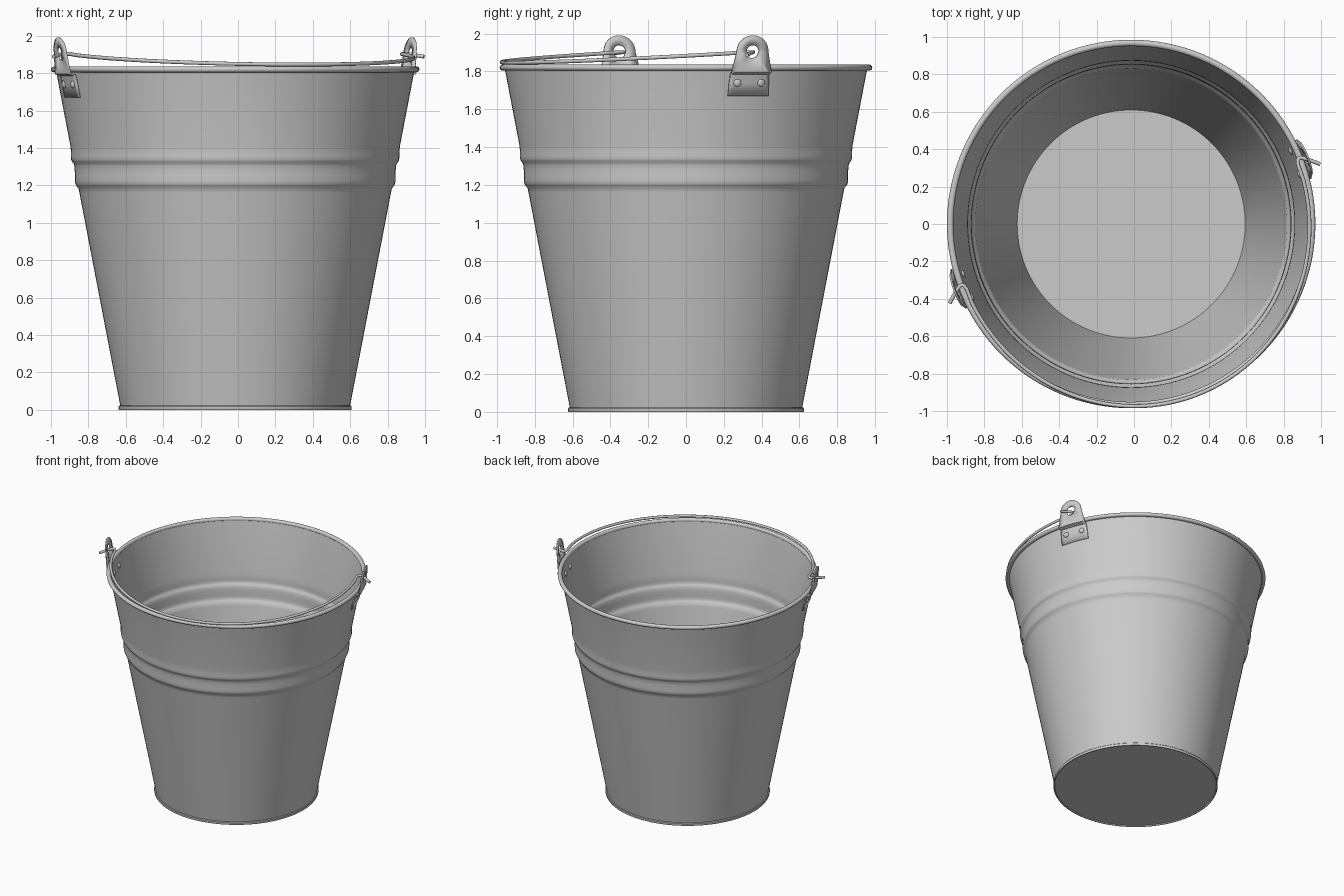
import bpy, bmesh
from math import sin, cos, pi, radians, atan2, degrees
from mathutils import Matrix, Vector

if "Cube" in bpy.data.objects:
    bpy.data.objects.remove(bpy.data.objects["Cube"])

CX = -0.015                # bucket axis in x
TURN = radians(20.6)       # handle axis is turned relative to x
SEG = 128


def wall(z):               # outer radius of the plain cone
    return 0.614 + 0.192 * (z - 0.02)


def finish(name, bm, angle=35):
    bmesh.ops.recalc_face_normals(bm, faces=bm.faces)
    me = bpy.data.meshes.new(name)
    bm.to_mesh(me)
    bm.free()
    ob = bpy.data.objects.new(name, me)
    bpy.context.collection.objects.link(ob)
    bpy.ops.object.select_all(action='DESELECT')
    ob.select_set(True)
    bpy.context.view_layer.objects.active = ob
    bpy.ops.object.shade_smooth_by_angle(angle=radians(angle))
    return ob


def lathe(name, pts, closed=False, angle=35):
    bm = bmesh.new()
    rings = []
    for r, z in pts:
        if r == 0:
            rings.append([bm.verts.new((CX, 0, z))] * SEG)
        else:
            rings.append([bm.verts.new((CX + r * cos(2 * pi * i / SEG), r * sin(2 * pi * i / SEG), z))
                          for i in range(SEG)])
    pairs = list(zip(rings, rings[1:]))
    if closed:
        pairs.append((rings[-1], rings[0]))
    for a, b in pairs:
        for i in range(SEG):
            j = (i + 1) % SEG
            bm.faces.new(list(dict.fromkeys((a[i], a[j], b[j], b[i]))))
    return finish(name, bm, angle)


# Tapered sheet wall with two pressed ribs, outer then inner surface
outer = [(wall(0.02), 0.02), (wall(1.16), 1.16), (0.838, 1.185), (0.849, 1.197), (0.855, 1.208),
         (0.857, 1.225), (0.857, 1.25), (0.858, 1.28), (0.860, 1.305), (0.865, 1.318),
         (0.873, 1.328), (0.877, 1.338), (0.8775, 1.355), (0.878, 1.38),
         (wall(1.41), 1.41), (wall(1.82), 1.82)]
lathe("bucket_wall", outer + [(r - 0.005, z) for r, z in reversed(outer)], True)

# Floor with a folded foot ring
lathe("bucket_floor", [(0, 0.008), (0.612, 0.008), (0.614, 0), (0.621, 0), (0.623, 0.004),
                       (0.623, 0.018), (0.620, 0.022), (0.610, 0.022), (0, 0.022)])

# Rolled rim
lathe("rolled_rim", [(0.968 + 0.017 * cos(2 * pi * k / 14), 1.82 + 0.016 * sin(2 * pi * k / 14))
                     for k in range(14)], True, 60)


def place(a, r, z):        # polar position around the bucket axis
    return Vector((CX + r * cos(a), r * sin(a), z))


def make_ear(name, base):
    HZ, HR, TOP, W, LOW = 1.905, 0.034, 0.086, 0.11, 1.797
    bm = bmesh.new()

    def vert(u, z, r):
        # u is measured along the wall
        return bm.verts.new(place(base + u / 0.97, r, z))

    def upper(u, z):
        return vert(u, z, 0.991 + (z - LOW) * 0.1)

    # round head with hole, then straight lower edge
    outline = [(TOP * cos(pi * k / 20), HZ + TOP * sin(pi * k / 20)) for k in range(21)]
    n_top = len(outline)
    edge = [(-W + 2 * W * k / 10, LOW) for k in range(11)]
    outline += edge
    out = [upper(u, z) for u, z in outline]
    hole = []
    for u, z in outline:
        a = atan2(z - HZ, u)
        hole.append(upper(HR * cos(a), HZ + HR * sin(a)))
    n = len(out)
    for i in range(n):
        j = (i + 1) % n
        bm.faces.new((out[i], out[j], hole[j], hole[i]))
    # step under the rim and riveted plate against the wall
    prev = out[n_top:]
    for z, r, w in ((1.788, wall(1.788) + 0.008, W), (1.74, wall(1.74) + 0.006, W + 0.004),
                    (1.67, wall(1.67) + 0.006, W + 0.008)):
        row = [vert(u * w / W, z, r) for u, _ in edge]
        for i in range(10):
            bm.faces.new((prev[i], prev[i + 1], row[i + 1], row[i]))
        prev = row
    ob = finish(name, bm)
    m = ob.modifiers.new("thickness", 'SOLIDIFY')
    m.thickness = 0.009
    m.offset = 0


def make_rivets(name, base):
    bm = bmesh.new()
    for s in (-1, 1):
        a = base + s * 0.067 / 0.95
        for r in (wall(1.74) + 0.01, wall(1.74) - 0.005):
            mat = (Matrix.Translation(place(a, r, 1.74)) @ Matrix.Rotation(a, 4, 'Z')
                   @ Matrix.Diagonal((0.012, 0.021, 0.021, 1)))
            bmesh.ops.create_uvsphere(bm, u_segments=20, v_segments=10, radius=1, matrix=mat)
    finish(name, bm, 60)


# Handle ears and rivets on both sides
for side, base in (("right", TURN), ("left", TURN + pi)):
    make_ear("handle_ear_" + side, base)
    make_rivets("ear_rivets_" + side, base)

# Wire handle folded down over the front of the rim, ends hooked through the ears
hook = [(1.058, -0.055, 1.888), (1.0, -0.005, 1.9), (0.972, 0.014, 1.902), (0.955, 0.01, 1.902),
        (0.946, -0.015, 1.902)]
bow = []
for k in range(2, 59):
    t = pi * k / 60
    bow.append((0.95 * cos(t), -0.978 * sin(t), 1.902 - 0.056 * sin(t)))
path = hook + bow + [(-x, y, z) for x, y, z in reversed(hook)]
cu = bpy.data.curves.new("wire_handle", 'CURVE')
cu.dimensions = '3D'
cu.bevel_depth = 0.0105
cu.bevel_resolution = 3
cu.use_fill_caps = True
sp = cu.splines.new('POLY')
sp.points.add(len(path) - 1)
rot = Matrix.Translation((CX, 0, 0)) @ Matrix.Rotation(TURN, 4, 'Z')
for p, co in zip(sp.points, path):
    p.co = (*(rot @ Vector(co)), 1)
sp.use_smooth = True
bpy.context.collection.objects.link(bpy.data.objects.new("wire_handle", cu))
